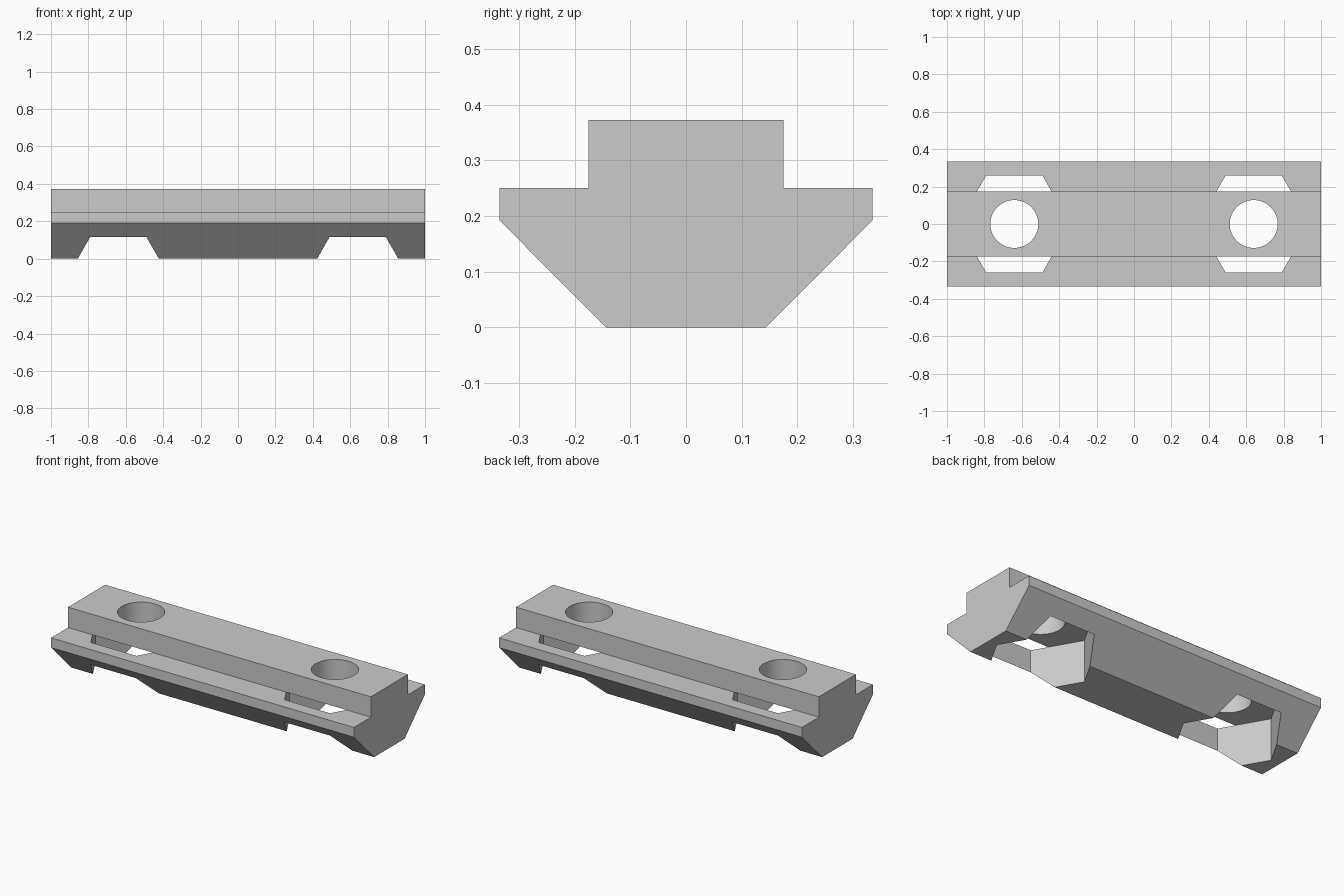
import bpy
import bmesh
import math
from mathutils import Matrix

cube = bpy.data.objects.get("Cube")
if cube:
    bpy.data.objects.remove(cube, do_unlink=True)

LENGTH = 2.0
LEDGE_Z = 0.25
HOLE_X = 0.64

grey = bpy.data.materials.new("plain grey")
grey.use_nodes = True
colour = (0.6, 0.6, 0.6, 1)
grey.diffuse_color = colour
grey.node_tree.nodes["Principled BSDF"].inputs["Base Color"].default_value = colour


def add_object(name, bm):
    # make every face point outwards so the cuts work
    bm.normal_update()
    bmesh.ops.recalc_face_normals(bm, faces=bm.faces)
    if bm.calc_volume(signed=True) < 0:
        bmesh.ops.reverse_faces(bm, faces=bm.faces)
    mesh = bpy.data.meshes.new(name)
    bm.to_mesh(mesh)
    bm.free()
    obj = bpy.data.objects.new(name, mesh)
    bpy.context.collection.objects.link(obj)
    return obj


def prism_cutter(name, x, sides, radius, bottom, top):
    # upright prism with one corner pointing along x
    bm = bmesh.new()
    ring = [bm.verts.new((x + radius * math.cos(math.tau * i / sides),
                          radius * math.sin(math.tau * i / sides), bottom))
            for i in range(sides)]
    extrude(bm, bm.faces.new(ring), (0, 0, top - bottom))
    obj = add_object(name, bm)
    obj.hide_render = True
    return obj


def extrude(bm, face, offset):
    made = bmesh.ops.extrude_face_region(bm, geom=[face], use_keep_orig=True)["geom"]
    bmesh.ops.transform(bm, matrix=Matrix.Translation(offset),
                        verts=[g for g in made if isinstance(g, bmesh.types.BMVert)])


# slot bar: mirrored T-shaped profile extruded along x
half = [(0.144, 0), (0.335, 0.192), (0.335, LEDGE_Z), (0.175, LEDGE_Z), (0.175, 0.372)]
profile = half + [(-y, z) for y, z in reversed(half)]
bm = bmesh.new()
end = bm.faces.new([bm.verts.new((-LENGTH / 2, y, z)) for y, z in profile])
extrude(bm, end, (LENGTH, 0, 0))
bar = add_object("slot_bar", bm)
bar.data.materials.append(grey)

bpy.ops.object.select_all(action="DESELECT")
bar.select_set(True)
bpy.context.view_layer.objects.active = bar

# hexagonal pocket from below, opening the ledges, and round hole through the top
for x in (-HOLE_X, HOLE_X):
    for cutter in (prism_cutter("hex_pocket", x, 6, 0.30, -0.1, LEDGE_Z + 0.0003),
                   prism_cutter("bolt_hole", x, 64, 0.128, 0.2, 0.5)):
        cut = bar.modifiers.new(cutter.name, "BOOLEAN")
        cut.operation = "DIFFERENCE"
        cut.solver = "EXACT"
        cut.object = cutter
        bpy.ops.object.modifier_apply(modifier=cut.name)
        bpy.data.objects.remove(cutter, do_unlink=True)

bpy.ops.object.shade_smooth_by_angle(angle=math.radians(30))
